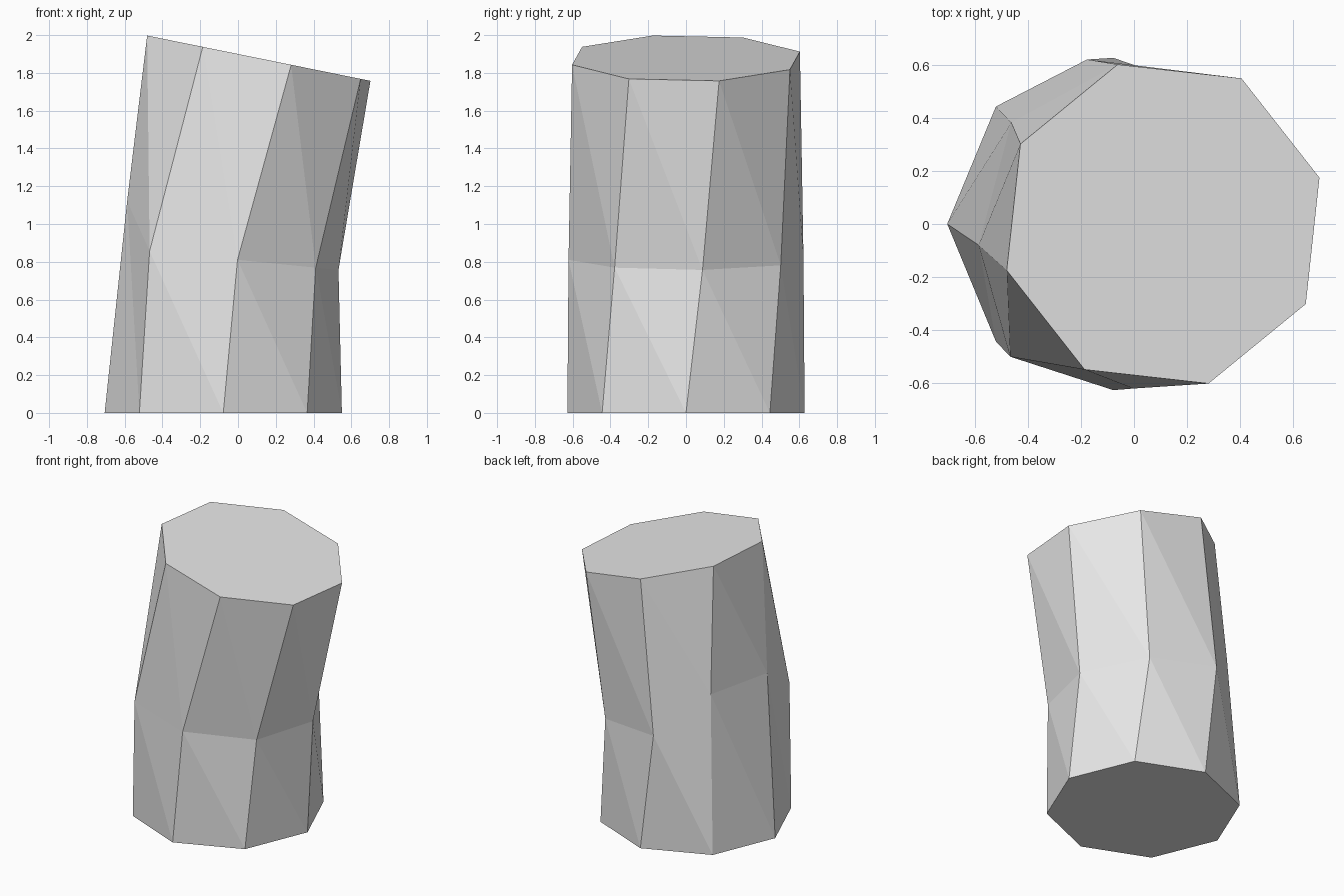
import bpy, bmesh
from math import cos, sin, radians

old = bpy.data.objects.get("Cube")
if old:
    bpy.data.objects.remove(old, do_unlink=True)

SIDES = 8
RADIUS = 0.628


def material(name, colour):
    mat = bpy.data.materials.new(name)
    mat.use_nodes = True
    mat.diffuse_color = colour
    mat.node_tree.nodes["Principled BSDF"].inputs["Base Color"].default_value = colour
    return mat


def ring(bm, centre_x, height, slope, twist, squash=1.0):
    """Octagon leaning towards +x, turned about its axis."""
    verts = []
    for i in range(SIDES):
        a = radians(i * 360 / SIDES + twist)
        x = centre_x + RADIUS * squash * cos(a)
        verts.append(bm.verts.new((x, RADIUS * sin(a), height - slope * x)))
    return verts


bm = bmesh.new()

# Base, bend and top rings of the twisted column
base = ring(bm, -0.078, 0, 0, 0)
bend = ring(bm, -0.09, 0.81, 0.1, 8)
top = ring(bm, 0.11, 1.9, 0.203, 16.2, 0.98)

# The outer side of the bend is stretched up and pulled in
bend[3].co = (-0.464, 0.383, 1.11)
bend[4].co = (-0.587, -0.08, 1.12)

# Walls, each panel folded along its diagonal
for low, high in ((base, bend), (bend, top)):
    for i in range(SIDES):
        j = (i + 1) % SIDES
        bm.faces.new((low[i], low[j], high[i]))
        bm.faces.new((low[j], high[j], high[i]))

# End caps
bm.faces.new(base[::-1])
bm.faces.new(top)
bmesh.ops.recalc_face_normals(bm, faces=bm.faces)

mesh = bpy.data.meshes.new("bent_column")
bm.to_mesh(mesh)
bm.free()
mesh.materials.append(material("light_grey", (0.8, 0.8, 0.8, 1)))
column = bpy.data.objects.new("bent_column", mesh)
bpy.context.collection.objects.link(column)
